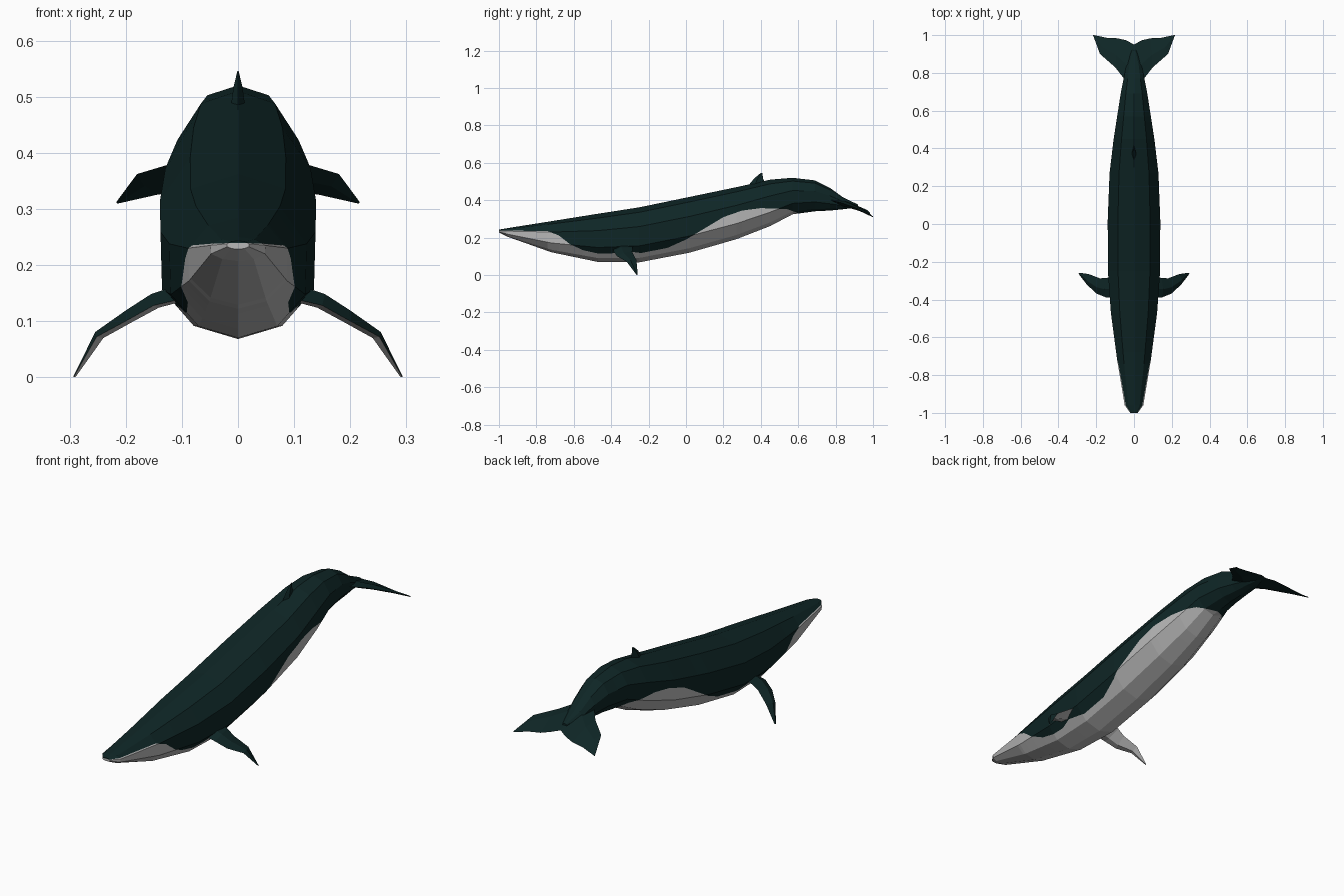
import bpy, bmesh
from mathutils import Vector

if "Cube" in bpy.data.objects:
    bpy.data.objects.remove(bpy.data.objects["Cube"])


def material(name, rgb):
    m = bpy.data.materials.new(name)
    m.diffuse_color = (*rgb, 1)
    m.use_nodes = True
    m.node_tree.nodes["Principled BSDF"].inputs["Base Color"].default_value = m.diffuse_color
    return m


DARK = material("dark teal skin", (0.0045, 0.019, 0.019))
PALE = material("pale belly", (0.48, 0.48, 0.48))


def loft(bm, rings):
    """Skin a list of closed rings and cap both ends."""
    vs = [[bm.verts.new(p) for p in r] for r in rings]
    n = len(vs[0])
    for a, b in zip(vs, vs[1:]):
        for i in range(n):
            bm.faces.new((a[i], a[(i + 1) % n], b[(i + 1) % n], b[i]))
    bm.faces.new(vs[0])
    bm.faces.new(vs[-1])


def finish(bm, name, rule=None):
    bmesh.ops.recalc_face_normals(bm, faces=bm.faces[:])
    bm.normal_update()
    if rule:
        for f in bm.faces:
            f.material_index = 1 if rule(f) else 0
    me = bpy.data.meshes.new(name)
    bm.to_mesh(me)
    bm.free()
    me.materials.append(DARK)
    me.materials.append(PALE)
    ob = bpy.data.objects.new(name, me)
    bpy.context.collection.objects.link(ob)
    return ob


# body: y, top z, bottom z, half width
STATIONS = [
    (-1.00, 0.243, 0.228, 0.020), (-0.96, 0.250, 0.207, 0.050),
    (-0.72, 0.288, 0.122, 0.091), (-0.47, 0.328, 0.070, 0.125),
    (-0.25, 0.362, 0.068, 0.141), (0.02, 0.418, 0.120, 0.142),
    (0.27, 0.470, 0.192, 0.132), (0.45, 0.510, 0.262, 0.110),
    (0.57, 0.520, 0.325, 0.091), (0.69, 0.506, 0.341, 0.072),
    (0.77, 0.466, 0.345, 0.056), (0.84, 0.415, 0.352, 0.042),
    (0.92, 0.377, 0.362, 0.012)]
HALF = [(0, 1), (0.6, 0.82), (0.98, 0.3), (0.96, -0.4), (0.56, -0.84), (0, -1)]
SECTION = HALF + [(-x, z) for x, z in HALF[-2:0:-1]]

bm = bmesh.new()
loft(bm, [[(w * x, y, (t + b) / 2 + (t - b) / 2 * z) for x, z in SECTION]
          for y, t, b, w in STATIONS])

# pale belly: cut the skin along its colour border (y, z)
BORDER = [(-1.01, 0.239), (-0.74, 0.235), (-0.68, 0.212), (-0.62, 0.165),
          (-0.55, 0.133), (-0.47, 0.115), (-0.40, 0.115), (-0.34, 0.130),
          (-0.24, 0.118), (-0.10, 0.145), (0.0, 0.190), (0.1, 0.250),
          (0.2, 0.310), (0.3, 0.345), (0.4, 0.358), (0.54, 0.353),
          (0.63, 0.320)]
for y, z in BORDER[1:]:
    bmesh.ops.bisect_plane(bm, geom=bm.verts[:] + bm.edges[:] + bm.faces[:],
                           dist=1e-5, plane_co=(0, y, 0), plane_no=(0, 1, 0))
SPANS = list(zip(BORDER, BORDER[1:]))
for (y0, z0), (y1, z1) in SPANS:
    fs = [f for f in bm.faces if y0 < f.calc_center_median().y < y1]
    es = list({e for f in fs for e in f.edges})
    vs = list({v for f in fs for v in f.verts})
    bmesh.ops.bisect_plane(bm, geom=vs + es + fs, dist=1e-5,
                           plane_co=(0, y0, z0), plane_no=(0, z0 - z1, y1 - y0))


def is_belly(f):
    c = f.calc_center_median()
    for (y0, z0), (y1, z1) in SPANS:
        if y0 < c.y <= y1:
            return c.z < z0 + (z1 - z0) * (c.y - y0) / (y1 - y0)
    return False


finish(bm, "body", is_belly)


def fin(name, stations, rule=None, side=1):
    """Diamond-section fin; station = leading point, trailing point, half thickness, up axis."""
    bm = bmesh.new()
    rings = []
    for lead, trail, t, up in stations:
        a, b, u = Vector(lead), Vector(trail), Vector(up).normalized() * t
        m = a.lerp(b, 0.4)
        rings.append([(p.x * side, p.y, p.z) for p in (a, m + u, b, m - u)])
    loft(bm, rings)
    return finish(bm, name, rule)


UP = (0.5, 0.1, 0.85)
FLIPPER = [
    ((0.09, -0.39, 0.142), (0.09, -0.28, 0.170), 0.016, UP),
    ((0.150, -0.388, 0.128), (0.145, -0.285, 0.148), 0.014, UP),
    ((0.200, -0.368, 0.100), (0.180, -0.288, 0.125), 0.012, UP),
    ((0.252, -0.318, 0.072), (0.240, -0.265, 0.080), 0.009, (0.8, 0, 0.6)),
    ((0.293, -0.264, 0.000), (0.288, -0.258, 0.004), 0.002, (0.9, 0, 0.4))]
FLUKE = [
    ((0.0, 0.74, 0.415), (0.0, 0.950, 0.356), 0.016, (0, 0.3, 1)),
    ((0.045, 0.76, 0.405), (0.040, 0.972, 0.346), 0.014, (0, 0.3, 1)),
    ((0.100, 0.83, 0.386), (0.085, 0.983, 0.334), 0.011, (0, 0.3, 1)),
    ((0.180, 0.90, 0.362), (0.145, 0.986, 0.325), 0.007, (0, 0.3, 1)),
    ((0.217, 1.00, 0.312), (0.212, 1.000, 0.310), 0.002, (0, 0.3, 1))]
for side, word in ((1, "left"), (-1, "right")):
    fin(word + "_flipper", FLIPPER, lambda f: f.normal.z < -0.05, side)
    fin(word + "_tail_fluke", FLUKE, None, side)

# dorsal fin
fin("dorsal_fin", [
    ((0, 0.33, 0.475), (0, 0.425, 0.490), 0.013, (1, 0, 0)),
    ((0, 0.365, 0.517), (0, 0.412, 0.517), 0.008, (1, 0, 0)),
    ((0, 0.400, 0.546), (0, 0.408, 0.546), 0.001, (1, 0, 0))])
